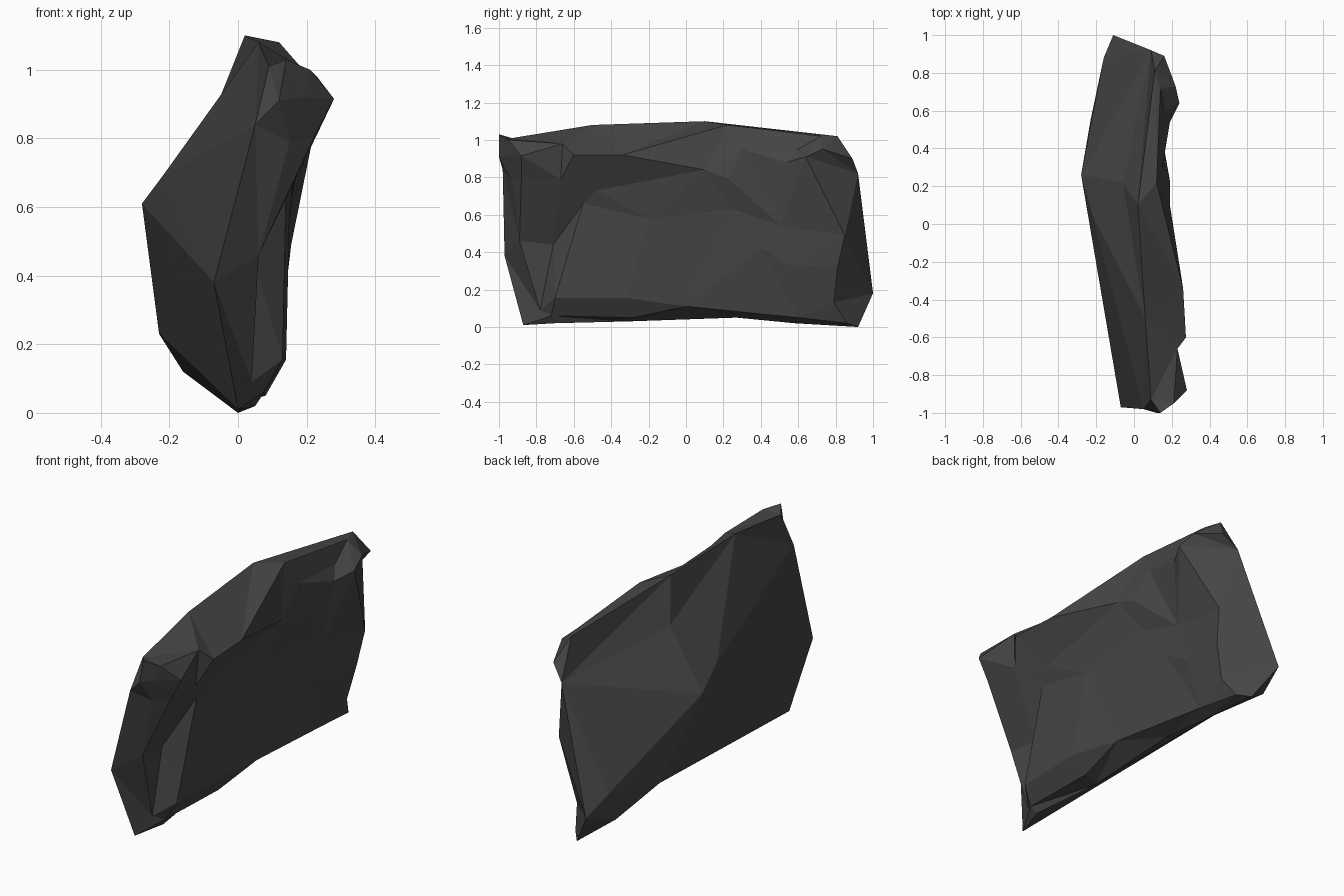
import bpy
import bmesh
from mathutils import Vector
from mathutils.geometry import delaunay_2d_cdt

cube = bpy.data.objects.get("Cube")
if cube:
    bpy.data.objects.remove(cube, do_unlink=True)

# Rim of the slab as (x, y, z), running along the top, down the back,
# along the underside and up the front
rim = [
    (.14, -1, 1.03), (.09, -.93, 1.01), (.06, -.5, 1.08), (.02, .1, 1.1),
    (.11, .81, 1.02), (.16, .89, .9), (.09, .92, .82), (-.11, 1, .18),
    (0, .92, 0), (.01, .58, .02), (.01, .27, .05), (0, -.3, .03),
    (.05, -.7, .02), (0, -.87, .01), (-.07, -.97, .38), (.05, -.98, .84),
    (.12, -1, .91),
]

# Break points of the broad, bulging side
bulge = {
    "peak": (-.28, .26, .61), "shoulder": (-.22, .05, .69),
    "hollow": (-.06, .22, .9), "foot": (-.23, .55, .23),
    "heel": (-.16, .82, .12), "flank": (-.16, .88, .28),
}
bulge_creases = [
    ("peak", "shoulder"), ("peak", "hollow"), ("peak", "foot"),
    ("peak", "flank"), ("peak", 6), ("hollow", 6), ("hollow", 3),
    ("hollow", "shoulder"), ("shoulder", 2), ("peak", 14), ("peak", 13),
    ("foot", 13), ("foot", "heel"), ("heel", 8), ("flank", 7),
    ("hollow", 2), ("shoulder", 15), ("flank", 6), (3, 6), (1, 15),
]

# Break points of the chipped side: front knob, overhang, corner chip,
# back knob, middle and bottom bevel
chipped = {
    "knob_top": (.21, -.95, 1.0), "knob_tip": (.28, -.88, .915),
    "knob_low": (.22, -.88, .8), "knob_front": (.15, -.93, .79),
    "knob_face": (.19, -.95, .92),
    "lip_top": (.23, -.66, .98), "lip_tip": (.275, -.6, .92),
    "lip_notch": (.22, -.67, .79), "lip_mid": (.26, -.34, .92),
    "lip_end": (.19, .1, .84), "under_lip": (.17, -.48, .73),
    "chip_top": (.14, -.55, .66), "chip_back": (.05, -.71, .44),
    "chip_front": (.06, -.89, .46), "chip_base": (.04, -.78, .09),
    "brow": (.12, .22, 1.08), "brow_end": (.14, .72, 1.02),
    "dip": (.19, .23, .79), "crack_top": (.15, .3, .95),
    "crack_base": (.14, .51, .54), "ledge": (.16, .59, .945),
    "ledge_low": (.19, .54, .88), "ledge_tip": (.24, .64, .91),
    "ledge_end": (.22, .73, .95),
    "mid_front": (.15, -.2, .58), "mid_back": (.14, .25, .63),
    "low_back": (.13, .4, .42), "low_end": (.13, .56, .33),
    "end_high": (.155, .85, .49), "end_low": (.135, .81, .32),
    "end_foot": (.09, .79, .13), "end_sill": (.05, .86, .02),
    "bevel_front": (.13, -.7, .155), "bevel_mid": (.14, -.32, .155),
    "bevel_back": (.11, 0, .11), "bevel_end": (.07, .6, .05),
    "sill_front": (.075, -.72, .06), "sill_mid": (.08, -.28, .05),
}
chipped_creases = [
    ("knob_top", "knob_tip"), ("knob_tip", "knob_low"), ("knob_top", 0),
    ("knob_low", "knob_front"), ("knob_face", 0), ("knob_face", 16),
    ("knob_face", "knob_front"), ("knob_face", "knob_tip"),
    ("knob_front", 16), ("lip_top", "lip_tip"), ("chip_front", 15),
    ("lip_top", "lip_notch"), ("lip_tip", "lip_notch"),
    ("lip_tip", "lip_mid"), ("lip_mid", "lip_end"),
    ("lip_end", "under_lip"), ("under_lip", "lip_notch"),
    ("lip_notch", "knob_low"), ("under_lip", "chip_top"),
    ("chip_top", "chip_back"), ("chip_back", "chip_front"),
    ("chip_front", "knob_low"), ("chip_back", "chip_base"),
    ("chip_front", "chip_base"), ("chip_top", "bevel_front"),
    ("bevel_front", "bevel_mid"), ("bevel_mid", "bevel_back"),
    ("bevel_back", "bevel_end"), ("bevel_end", "end_sill"),
    ("end_sill", 8), ("sill_front", "sill_mid"),
    ("sill_front", "bevel_front"), ("sill_front", "chip_base"),
    ("bevel_front", "chip_base"), ("lip_end", "dip"),
    ("brow", 3), ("brow", "lip_mid"), ("brow", "lip_end"),
    ("brow", "crack_top"),
    ("brow", "brow_end"), ("brow_end", "ledge"), ("brow_end", "ledge_end"),
    ("dip", "crack_top"), ("crack_top", "crack_base"),
    ("crack_top", "ledge_low"), ("crack_top", "ledge"),
    ("ledge", "ledge_tip"), ("ledge_low", "ledge_tip"),
    ("ledge_tip", "ledge_end"), ("end_high", "end_low"),
    ("end_low", "end_foot"), ("low_end", "end_high"),
    ("lip_top", 2), ("knob_top", "lip_top"),
]


def add_side(bm, points, creases):
    """Triangulate one side of the slab inside the shared rim."""
    names = list(points)
    coords = rim + list(points.values())

    def index(key):
        return key if isinstance(key, int) else len(rim) + names.index(key)

    flat = [Vector((y, z)) for x, y, z in coords]
    edges = [(index(a), index(b)) for a, b in creases]
    outline = list(range(len(rim)))
    result = delaunay_2d_cdt(flat, edges, [outline], 1, 1e-5)
    out_points, faces, sources = result[0], result[2], result[3]
    verts = []
    for point, source in zip(out_points, sources):
        if source:
            verts.append(bm.verts.new(coords[source[0]]))
        else:
            near = min(coords, key=lambda c: (Vector(c[1:]) - point).length)
            verts.append(bm.verts.new((near[0], point.x, point.y)))
    for face in faces:
        bm.faces.new([verts[i] for i in face])


# Weld both sides into one closed, flat-shaded rock
bm = bmesh.new()
add_side(bm, bulge, bulge_creases)
add_side(bm, chipped, chipped_creases)
bmesh.ops.remove_doubles(bm, verts=bm.verts[:], dist=.0005)
bmesh.ops.recalc_face_normals(bm, faces=bm.faces[:])
mesh = bpy.data.meshes.new("rock_slab")
bm.to_mesh(mesh)
bm.free()
rock = bpy.data.objects.new("rock_slab", mesh)
bpy.context.collection.objects.link(rock)

# Dark grey stone
stone = bpy.data.materials.new("dark_stone")
stone.use_nodes = True
colour = (.06, .06, .06, 1)
stone.diffuse_color = colour
stone.node_tree.nodes["Principled BSDF"].inputs["Base Color"].default_value = colour
mesh.materials.append(stone)
